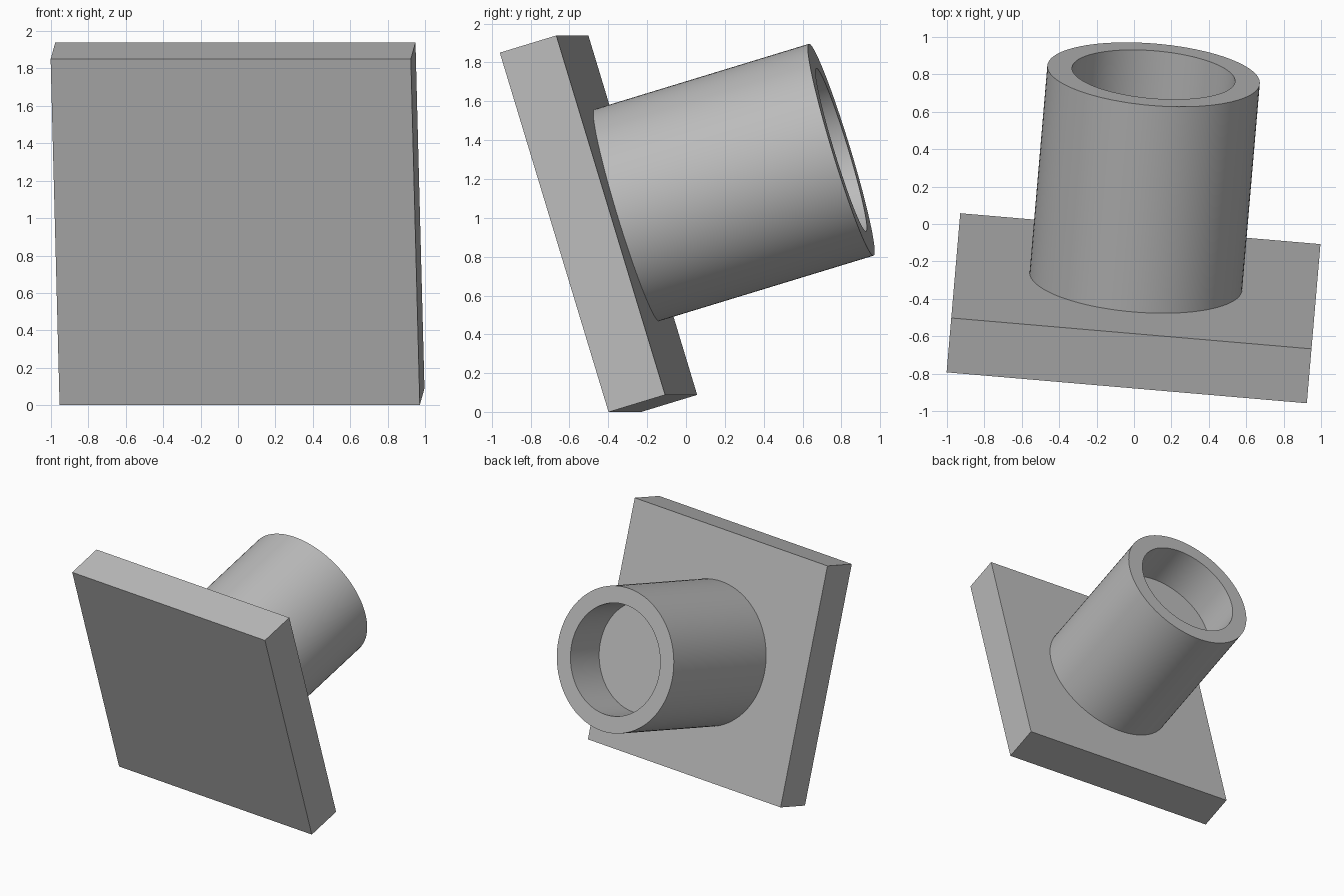
import bpy, bmesh, math
from mathutils import Matrix, Vector

cube = bpy.data.objects.get("Cube")
if cube:
    bpy.data.objects.remove(cube, do_unlink=True)

SIDE, THICK = 1.933, 0.305            # square plate
OUTER, INNER = 0.57, 0.4375           # socket radii
LENGTH, DEPTH = 1.158, 0.36           # socket length and bore depth

# Local frame: origin at the middle of the plate's back face, local z along the socket
FRAME = (Matrix.Translation((0.01, -0.305, 1.014))
         @ Matrix.Rotation(math.radians(-4.9), 4, 'Z')
         @ Matrix.Rotation(math.radians(16.9 - 90), 4, 'X'))

grey = bpy.data.materials.new("plain grey")
grey.use_nodes = True
colour = (0.5, 0.5, 0.5, 1)
grey.diffuse_color = colour
grey.node_tree.nodes["Principled BSDF"].inputs["Base Color"].default_value = colour


def add_part(name, bm):
    mesh = bpy.data.meshes.new(name)
    bmesh.ops.recalc_face_normals(bm, faces=bm.faces)
    bm.to_mesh(mesh)
    bm.free()
    mesh.materials.append(grey)
    obj = bpy.data.objects.new(name, mesh)
    bpy.context.collection.objects.link(obj)
    obj.matrix_world = FRAME
    return obj


# Square base plate
bm = bmesh.new()
bmesh.ops.create_cube(bm, size=1, matrix=Matrix.Translation((0, 0, -THICK / 2))
                      @ Matrix.Diagonal((SIDE, SIDE, THICK, 1)))
add_part("base_plate", bm)

# Round socket: cylinder with a blind bore sunk into its free end
bm = bmesh.new()
bmesh.ops.create_cone(bm, cap_ends=True, segments=96, radius1=OUTER, radius2=OUTER,
                      depth=LENGTH, matrix=Matrix.Translation((0, 0, LENGTH / 2)))
bm.normal_update()
end = max(bm.faces, key=lambda f: f.normal.z)
bmesh.ops.inset_individual(bm, faces=[end], thickness=OUTER - INNER, use_even_offset=True)
bore = bmesh.ops.extrude_face_region(bm, geom=[end])["geom"]
bmesh.ops.delete(bm, geom=[end], context='FACES_ONLY')
bmesh.ops.translate(bm, vec=Vector((0, 0, -DEPTH)),
                    verts=[v for v in bore if isinstance(v, bmesh.types.BMVert)])
socket = add_part("round_socket", bm)

bpy.ops.object.select_all(action='DESELECT')
socket.select_set(True)
bpy.context.view_layer.objects.active = socket
bpy.ops.object.shade_smooth_by_angle(angle=math.radians(30))
